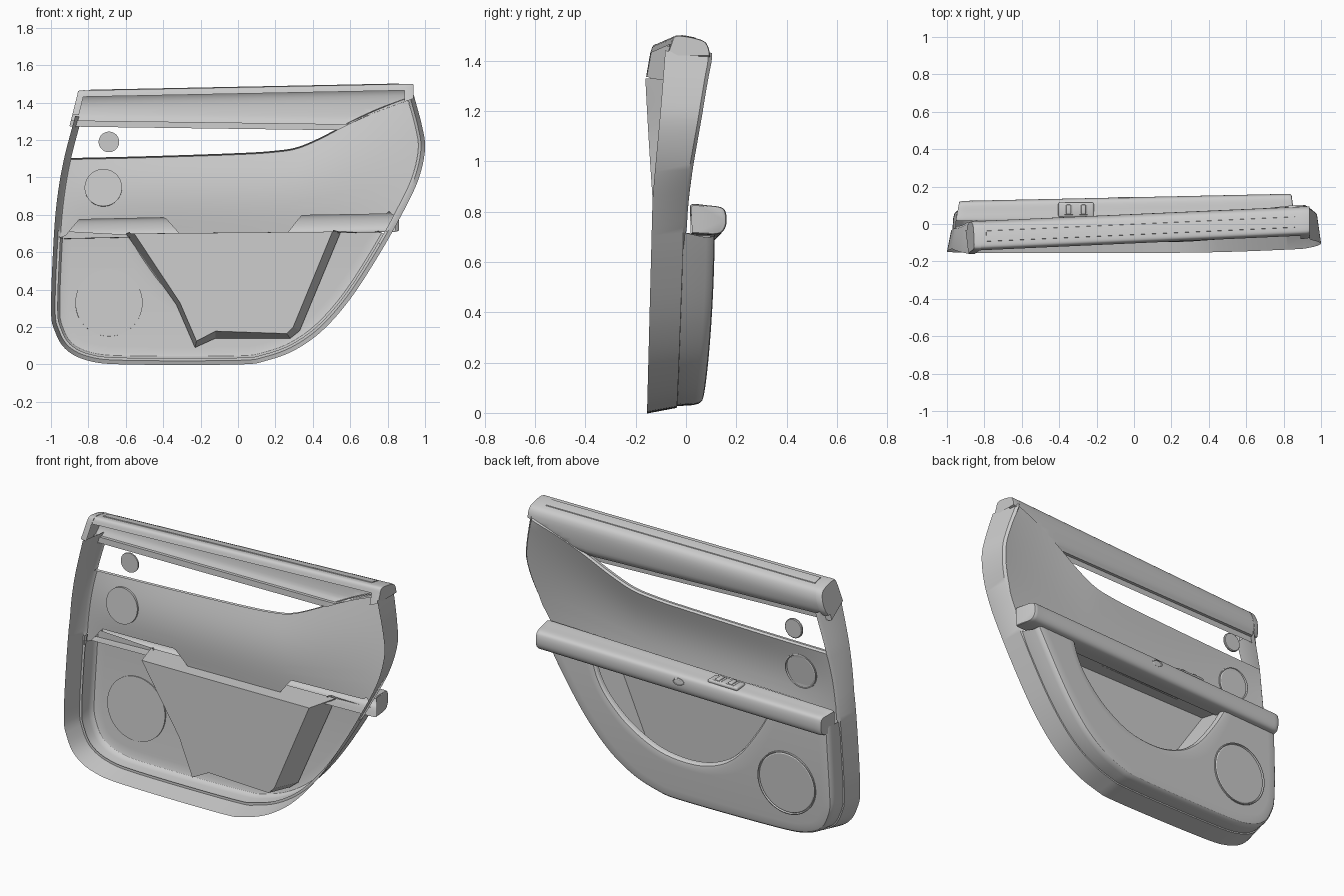
import bpy, bmesh, math
from mathutils import Vector

if "Cube" in bpy.data.objects:
    bpy.data.objects.remove(bpy.data.objects["Cube"])

# ---------- helpers ----------
def lerp(a, b, t): return a + (b - a) * t

def interp(pts, v):
    if v <= pts[0][0]: return pts[0][1]
    for (a, p), (b, q) in zip(pts, pts[1:]):
        if v <= b: return lerp(p, q, (v - a) / (b - a))
    return pts[-1][1]

def smooth(pts, n=8):
    """Catmull-Rom curve through the points."""
    P = [Vector(p) for p in pts]
    P = [2 * P[0] - P[1]] + P + [2 * P[-1] - P[-2]]
    out = []
    for a, b, c, d in zip(P, P[1:], P[2:], P[3:]):
        for i in range(n):
            t = i / n
            out.append(0.5 * (2*b + (c-a)*t + (2*a-5*b+4*c-d)*t*t + (3*b-a-3*c+d)*t**3))
    return out + [P[-2]]

def resample(pts, n):
    L = [0]
    for a, b in zip(pts, pts[1:]): L.append(L[-1] + (b - a).length)
    xs, zs = [(l, p[0]) for l, p in zip(L, pts)], [(l, p[1]) for l, p in zip(L, pts)]
    return [Vector((interp(xs, L[-1]*i/(n-1)), interp(zs, L[-1]*i/(n-1)))) for i in range(n)]

def inset(pts, d):
    out = []
    for i, p in enumerate(pts):
        t = (pts[min(i+1, len(pts)-1)] - pts[max(i-1, 0)]).normalized()
        out.append(p + Vector((-t[1], t[0])) * d)
    return out

def loft(name, rings, caps=(), closed=False, angle=35):
    """Skin between rings of 3D points; caps = rings to fill."""
    bm = bmesh.new()
    V = [[bm.verts.new(p) for p in r] for r in rings]
    n = len(rings[0])
    for a, b in zip(V, V[1:]):
        for i in range(n if closed else n - 1):
            j = (i + 1) % n
            bm.faces.new((a[i], a[j], b[j], b[i]))
    for c in caps: bm.faces.new(V[c])
    bmesh.ops.remove_doubles(bm, verts=bm.verts, dist=1e-5)
    bmesh.ops.recalc_face_normals(bm, faces=bm.faces)
    return finish(name, bm, angle)

def finish(name, bm, angle=35):
    me = bpy.data.meshes.new(name)
    bm.to_mesh(me); bm.free()
    for p in me.polygons: p.use_smooth = True
    me.set_sharp_from_angle(angle=math.radians(angle))
    ob = bpy.data.objects.new(name, me)
    bpy.context.collection.objects.link(ob)
    return ob

# ---------- surface definitions ----------
T = lambda x: (x + 1) / 2
TOP = [tuple(p) for p in smooth([(-.93, 1.095), (-.5, 1.105), (0, 1.122), (.2, 1.135), (.32, 1.155),
                                 (.45, 1.21), (.6, 1.29), (.75, 1.36), (.94, 1.43)])]
top = lambda x: interp(TOP, x)
# lower edge of the upper panel, notched at both ends behind the armrest
BOT = [(-.95, .677), (-.92, .69), (-.85, .775), (-.39, .785), (-.31, .695), (.27, .708),
       (.34, .797), (.81, .805), (.835, .722)]
bot = lambda x: interp(BOT, x)

def upper_y(x, z):
    v = min(max((z - .7) / .7, 0), 1)
    w = min(max((z - .7) / (top(x) - .7), 0), 1)
    dish = .024 * math.sin(math.pi * w ** 1.1) * max(0, 1 - abs(x) ** 4)
    return -.01 + .015 * T(x) + v ** 1.3 * (.03 + .072 * T(x)) - dish

def lower_y(x, z):
    return .075 + .045 * T(x) - .035 * max(0, 1 - z / .7) ** 2

def back_y(x, z):
    return -.155 + .022 * min(z / .85, 1) + max(z - .85, 0) / .5 * lerp(-.035, .045, T(x))

outline = resample(smooth([(-.87, 1.33), (-.93, 1.1), (-.965, .9), (-.985, .68), (-1, .3), (-.98, .18),
    (-.92, .08), (-.8, .02), (-.6, 0), (0, 0), (.15, .02), (.3, .075), (.45, .18), (.6, .35), (.75, .58),
    (.88, .81), (.965, .99), (1, 1.15), (.985, 1.27), (.94, 1.44)]), 160)

# ---------- outer skirt ----------
blend = lambda z: min(max((z - .64) / .1, 0), 1)
def seam_y(x, z):
    return lerp(-.045 + .015 * T(x) + .03 * z, upper_y(x, z) - .015, blend(z))
in2, in4 = inset(outline, .022), inset(outline, .036)
loft("outer_skirt", [[(p[0], back_y(*p), p[1]) for p in outline],
                     [(p[0], seam_y(*p), p[1]) for p in in2],
                     [(p[0], seam_y(*p) + .015 * blend(p[1]), p[1]) for p in in4]])

# ---------- upper trim panel ----------
half = len(in4) // 2
LEFT = sorted((p[1], p[0]) for p in in4[:half] if p[0] < -.88 or p[1] > .9)
RIGHT = sorted((p[1], p[0]) for p in in4[half:] if p[0] > 0)
rows = []
for i in range(25):
    v = i / 24
    zl, zr = lerp(bot(-.95), top(-.92), v), lerp(bot(.9), 1.425, v)
    xl, xr = interp(LEFT, zl), interp(RIGHT, zr)
    row = []
    for j in range(121):
        x = lerp(xl, xr, j / 120)
        b = lerp(bot(x), lerp(.677, .722, T(x)), min(1, v * 2))
        z = lerp(b, top(x), v) if v > .3 else lerp(bot(x), lerp(.7, top(x), .3), v / .3)
        row.append((x, upper_y(x, z), z))
    rows.append(row)
rows.append([(x, y - .012, z + .008) for x, y, z in rows[-1]])
rows.append([(x, y - .03, z + .006) for x, y, z in rows[-2]])
loft("upper_panel", rows)

# ---------- lower panel with pocket opening ----------
N = 90
U = lambda d: resample([p for p in inset(outline, d) if p[1] < .72], N)
mouth = resample(smooth([(-.58, .71), (-.505, .58), (-.385, .42), (-.26, .33), (-.1, .29), (.1, .31),
                         (.28, .4), (.41, .52), (.475, .62), (.51, .72)]), N)
rim, inner = U(.095), inset(mouth, -.03)
rings = [[(p[0], seam_y(p[0], min(p[1], .6)) + e, p[1]) for p in U(d)] for d, e in ((.022, 0), (.029, .001))]
for d, dy in ((.033, -.035), (.038, -.014), (.047, -.004), (.065, 0)):
    rings.append([(p[0], lower_y(*p) + dy, p[1]) for p in U(d)])
for k in range(9):
    R = [a.lerp(b, k / 8) for a, b in zip(rim, inner)]
    rings.append([(p[0], lower_y(*p), p[1]) for p in R])
for d, dy in ((-.012, -.004), (-.003, -.014), (0, -.03)):
    rings.append([(p[0], lower_y(*p) + dy, p[1]) for p in inset(mouth, d)])
loft("lower_panel", rings, angle=30)

# ---------- map pocket bin behind the opening ----------
P = [(-.6, .70), (-.33, .32), (-.23, .09), (-.12, .14), (.28, .14), (.33, .18), (.55, .71)]
Q = [(-.555, .70), (-.31, .33), (-.222, .125), (-.12, .178), (.26, .165), (.295, .2), (.505, .71)]
P3 = [(x, lower_y(x, z) - .012, z) for x, z in P]
Q3 = [(x, -.1 + .03 * z, z) for x, z in Q]
loft("pocket_bin", [P3, Q3], caps=[1], angle=20)
loft("pocket_lid", [[P3[0], P3[-1]], [Q3[0], Q3[-1]]])

# ---------- armrest ----------
sec = smooth([(.02, .715), (.1, .712), (.14, .72), (.158, .75), (.158, .795), (.14, .82), (.08, .829),
              (.03, .834), (.015, .826)], 5)
def arm_ring(x, s, skew):
    k = 1 - T(x)
    out = []
    for y, z in sec:
        y2, z2 = lerp(.06, y * (1.03 - .27 * k), s), lerp(.77, z, s)
        out.append((x - skew * y / .16, max(y2, .016), z2 - .042 * k))
    return out
spans = [(-.955, .9, -.02), (-.95, .96, -.02), (-.935, 1, -.02)] + \
        [(lerp(-.9, .82, i / 20), 1, 0) for i in range(21)] + [(.848, 1, .02), (.86, .96, .02), (.863, .9, .02)]
loft("armrest", [arm_ring(*s) for s in spans], caps=[0, -1])

# ---------- top rail ----------
prof = [(-.16, 1.335)] + [tuple(p) for p in smooth([(-.143, 1.43), (-.13, 1.46), (-.1, 1.464), (-.04, 1.453),
        (-.002, 1.435), (.013, 1.39), (.006, 1.34), (-.012, 1.305)], 4)] + [(-.03, 1.305), (-.032, 1.272)]
def rail_pt(x, y, z):
    t = (x + .87) / 1.8
    z = z + .036 * t if z > 1.4 else z - .025 * t + .06 * t * max(0, (z - 1.33) / .07)
    return (x + .25 * (z - 1.46) * (1 - t), y + .082 * t, max(z, min(top(x) - .008, 1.435)))
def rail_ring(x, s=1):
    return [rail_pt(x, lerp(-.06, y, s), lerp(1.39, z, s)) for y, z in prof]
loft("top_rail", [rail_ring(-.82 + i * 1.71 / 40)[1:] for i in range(41)])
loft("rail_cap_left", [rail_ring(-.855, .96), rail_ring(-.848, 1), rail_ring(-.82, 1.015)], caps=[0])
loft("rail_cap_right", [rail_ring(.89, 1), rail_ring(.925, 1), rail_ring(.938, .96)], caps=[2])

# inlay strip on the rail
def strip(x, y, h):
    return rail_pt(x, y, interp(prof[3:20], y) + h)
ys = [-.098, -.096, -.075, -.058, -.041, -.039]
hs = [-.004, .004, .004, .004, .004, -.004]
loft("rail_inlay", [[strip(x, y, h) for y, h in zip(ys, hs)] for x in
                    [-.79 + i * 1.65 / 30 for i in range(31)]], caps=[0, -1])

# ---------- speakers and tweeter ----------
def disc(name, x, z, r, f, ring=True, depth=.012):
    e = .02
    n = Vector((-(f(x+e, z) - f(x-e, z)) / (2*e), 1, -(f(x, z+e) - f(x, z-e)) / (2*e))).normalized()
    q = n.to_track_quat('Z', 'Y')
    steps = [(0, .3), (r - .014, .3), (r - .009, .05), (r - .005, .7), (r, .6), (r, -.7), (0, -.7)]
    if not ring: steps = [(0, .5), (r - .004, .5), (r, .2), (r, -.5), (0, -.5)]
    c = Vector((x, f(x, z), z))
    loft(name, [[c + q @ Vector((a * math.cos(k*math.tau/48), a * math.sin(k*math.tau/48), h * depth))
                 for k in range(48)] for a, h in steps], closed=True, angle=25)
disc("door_speaker", -.69, .33, .18, lower_y)
disc("mid_speaker", -.72, .945, .1, upper_y)
disc("tweeter", -.69, 1.19, .055, lambda x, z: .01, ring=False)

# ---------- switches and release button ----------
def box(name, loc, size, bev):
    bm = bmesh.new()
    bmesh.ops.create_cube(bm, size=1)
    for v in bm.verts: v.co = Vector(loc) + Vector([a * b for a, b in zip(v.co, size)])
    bmesh.ops.bevel(bm, geom=bm.edges[:], offset=bev, segments=3, affect='EDGES', profile=.5)
    return finish(name, bm)
box("switch_plate", (-.31, .076, .801), (.19, .078, .022), .009)
for i, x in enumerate((-.35, -.27)):
    box("window_switch_%d" % (i + 1), (x, .078, .814), (.026, .05, .018), .005)
    box("switch_surround_%d" % (i + 1), (x, .078, .81), (.05, .058, .008), .003)
button = [[(-.05 + s * .036 * math.cos(k*math.tau/32), y, .762 + s * .02 * math.sin(k*math.tau/32))
           for k in range(32)] for s, y in ((1, .12), (1, .143), (.85, .145), (.75, .141))]
loft("release_button", button, caps=[0, 3], closed=True)
